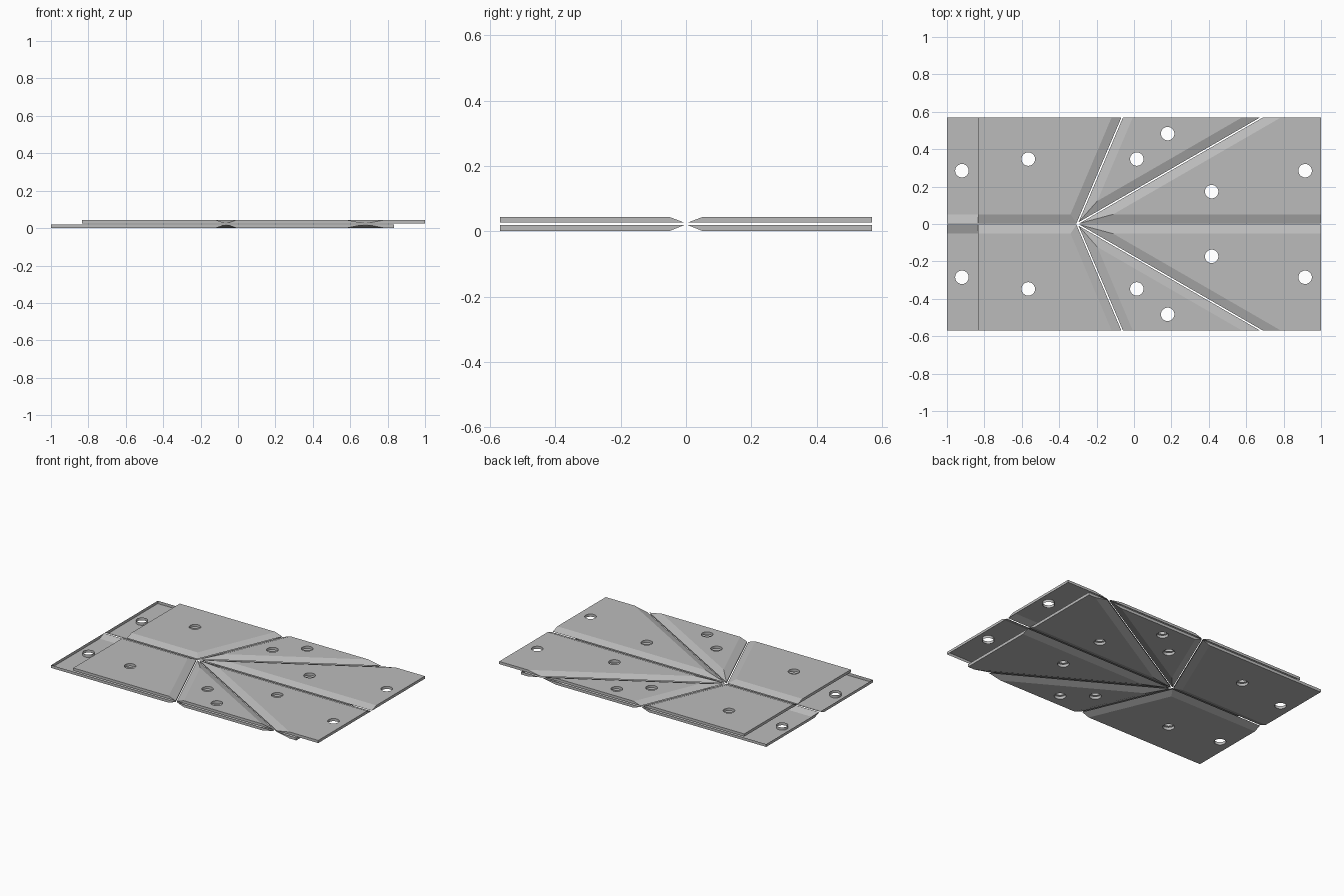
import bpy, bmesh
from math import radians, sin, cos, tan, pi
from mathutils import Vector

cube = bpy.data.objects.get("Cube")
if cube:
    bpy.data.objects.remove(cube, do_unlink=True)

gray = bpy.data.materials.new("plain gray")
gray.use_nodes = True
color = (0.5, 0.5, 0.5, 1)
gray.diffuse_color = color
gray.node_tree.nodes["Principled BSDF"].inputs["Base Color"].default_value = color

HUB = Vector((-0.305, 0))   # point where all creases meet
HALF = 0.57                 # half width of the plates
THICK = 0.018
GAP = 0.004                 # half the slit between neighbouring panels
BEVEL = 0.052               # width of the sloped crease sides
CREASES = [0, 30, 67, 180]  # crease directions on the +y half


def crease_end(angle, shift, x_min, x_max):
    """Point where a sideways shifted crease leaves the plate."""
    a = radians(angle)
    if angle == 0:
        return Vector((x_max, shift))
    if angle == 180:
        return Vector((x_min, -shift))
    start = HUB + shift * Vector((-sin(a), cos(a)))
    return Vector((start.x + (HALF - start.y) / tan(a), HALF))


def outline(first, last, inset, x_min, x_max):
    """Panel outline between two creases, pulled back from both."""
    half, middle = radians(last - first) / 2, radians(first + last) / 2
    corner = HUB + Vector((cos(middle), sin(middle))) * inset / sin(half)
    points = [corner, crease_end(first, inset, x_min, x_max)]
    if first == 0:
        points.append(Vector((x_max, HALF)))
    if last == 180:
        points.append(Vector((x_min, HALF)))
    return points + [crease_end(last, -inset, x_min, x_max)]


def make_panel(name, first, last, side, x_min, x_max, z_open, z_flat, holes):
    # solid panel: wide outline at the fold side, bevelled outline outside
    bm = bmesh.new()
    rings = []
    for inset, z in ((GAP, z_open), (BEVEL, z_flat)):
        rings.append([bm.verts.new((p.x, p.y * side, z))
                      for p in outline(first, last, inset, x_min, x_max)])
    low, high = rings
    bm.faces.new(low)
    bm.faces.new(high)
    for i in range(len(low)):
        j = (i + 1) % len(low)
        bm.faces.new((low[i], low[j], high[j], high[i]))
    bmesh.ops.recalc_face_normals(bm, faces=bm.faces)
    mesh = bpy.data.meshes.new(name)
    bm.to_mesh(mesh)
    bm.free()
    panel = bpy.data.objects.new(name, mesh)
    bpy.context.collection.objects.link(panel)

    # screw holes
    cut = panel.modifiers.new("holes", "BOOLEAN")
    cut.operation, cut.solver, cut.object = "DIFFERENCE", "EXACT", holes
    baked = bpy.data.meshes.new_from_object(
        panel.evaluated_get(bpy.context.evaluated_depsgraph_get()))
    panel.modifiers.clear()

    # leave the fold side open, like a shallow tray
    bm = bmesh.new()
    bm.from_mesh(baked)
    bmesh.ops.delete(bm, geom=[f for f in bm.faces if all(
        abs(v.co.z - z_open) < 1e-4 for v in f.verts)], context="FACES")
    bm.to_mesh(baked)
    bm.free()
    panel.data = baked
    baked.name = name
    baked.materials.clear()
    baked.materials.append(gray)


# cylinders that punch the screw holes
bm = bmesh.new()
for x, y in ((-0.92, 0.285), (0.915, 0.285), (-0.565, 0.347),
             (0.015, 0.347), (0.18, 0.483), (0.415, 0.173)):
    for side in (1, -1):
        made = bmesh.ops.create_cone(bm, cap_ends=True, segments=32,
                                     radius1=0.036, radius2=0.036, depth=0.4)
        bmesh.ops.translate(bm, verts=made["verts"], vec=(x, y * side, 0))
cutter_mesh = bpy.data.meshes.new("hole_cutter")
bm.to_mesh(cutter_mesh)
bm.free()
cutter = bpy.data.objects.new("hole_cutter", cutter_mesh)
bpy.context.collection.objects.link(cutter)
cutter.hide_render = True

# two plates facing each other, each split into six panels
for plate, x_min, x_max, z_open, z_flat in (
        ("lower", -1, 0.835, THICK + 0.001, 0),
        ("upper", -0.835, 1, 0.026, 0.044)):
    for side, label in ((1, "back"), (-1, "front")):
        for part, first, last in zip(("long", "middle", "wide"),
                                     CREASES, CREASES[1:]):
            make_panel(f"{plate}_{label}_{part}_panel", first, last, side,
                       x_min, x_max, z_open, z_flat, cutter)

bpy.data.objects.remove(cutter, do_unlink=True)
